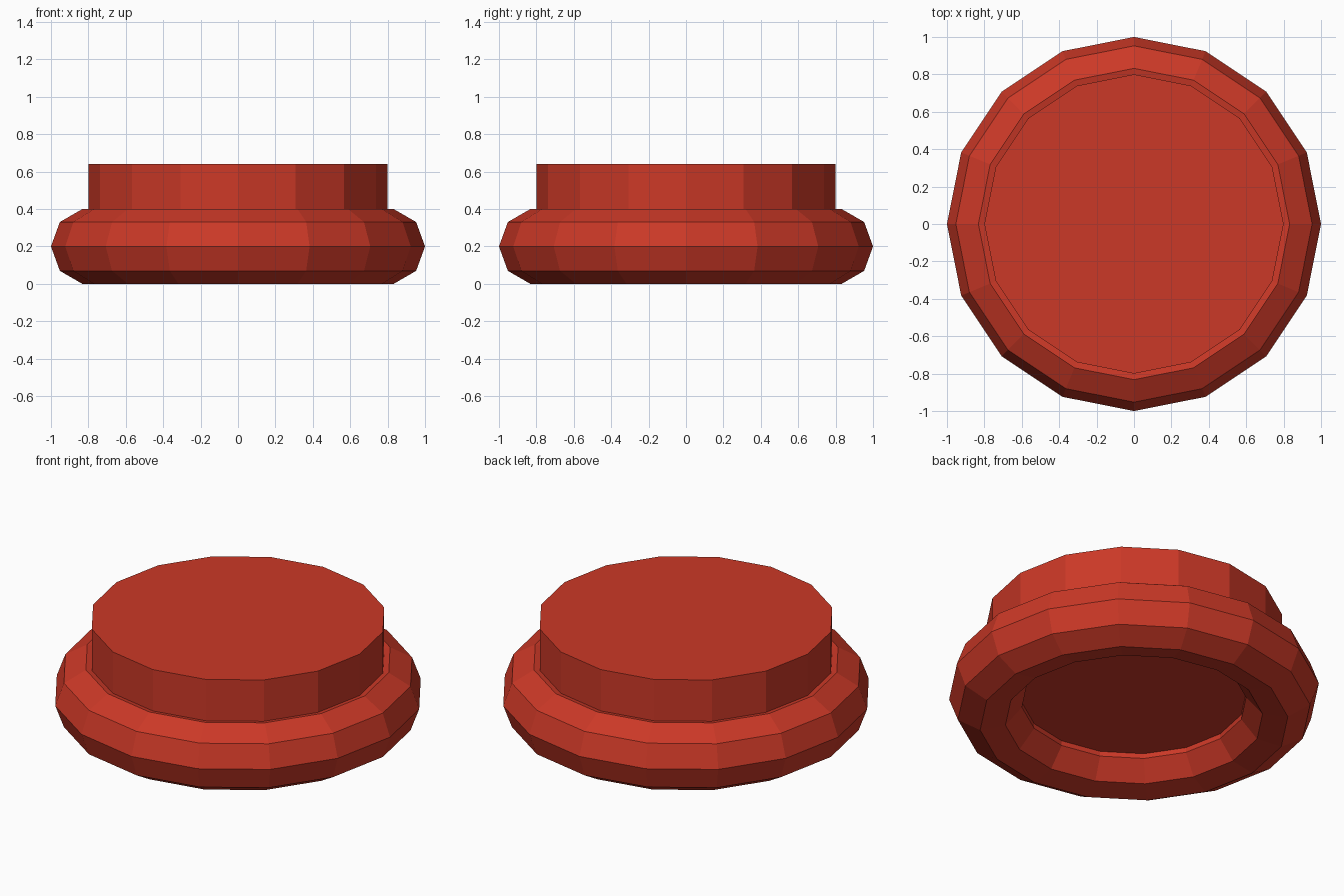
import bpy

if "Cube" in bpy.data.objects:
    bpy.data.objects.remove(bpy.data.objects["Cube"])

SIDES = 16
TUBE = 0.203

red = bpy.data.materials.new("red")
red.diffuse_color = (0.6, 0.04, 0.02, 1)
red.use_nodes = True
red.node_tree.nodes["Principled BSDF"].inputs["Base Color"].default_value = red.diffuse_color


def finish(name):
    obj = bpy.context.object
    obj.name = name
    obj.data.materials.append(red)
    return obj


# Rounded low-poly base ring
bpy.ops.mesh.primitive_torus_add(
    major_segments=SIDES, minor_segments=9,
    major_radius=1 - TUBE, minor_radius=TUBE, location=(0, 0, 0.2))
finish("base_ring")

# Raised round cap, its underside visible inside the ring
cap_bottom, cap_top = 0.16, 0.64
bpy.ops.mesh.primitive_cylinder_add(
    vertices=SIDES, radius=0.8, depth=cap_top - cap_bottom,
    location=(0, 0, (cap_bottom + cap_top) / 2))
finish("cap")
